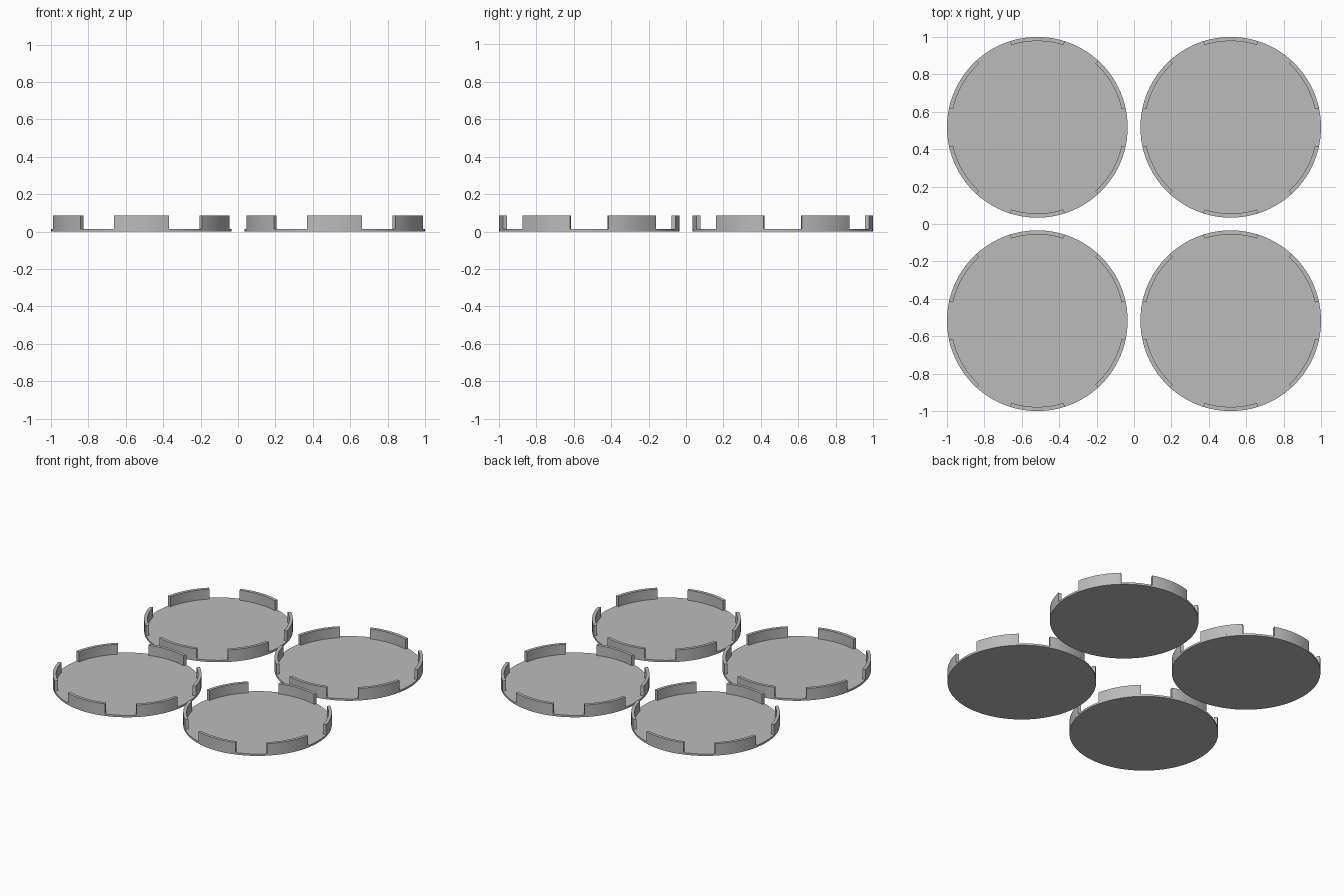
import bpy, bmesh
from math import cos, sin, radians

# Remove the default cube
cube = bpy.data.objects.get("Cube")
if cube:
    bpy.data.objects.remove(cube)

RADIUS, INNER = 0.483, 0.461
SPACING = 0.517
FLOOR, TOP = 0.014, 0.086
HALF_ANGLE = 17.7

grey = bpy.data.materials.new("plain grey")
grey.use_nodes = True
colour = (0.5, 0.5, 0.5, 1)
grey.diffuse_color = colour
grey.node_tree.nodes["Principled BSDF"].inputs["Base Color"].default_value = colour


def extruded(name, outline, bottom, top, location):
    """Solid made by raising a flat outline from bottom to top."""
    bm = bmesh.new()
    base = bm.faces.new([bm.verts.new((x, y, bottom)) for x, y in outline])
    raised = bmesh.ops.extrude_face_region(bm, geom=[base], use_keep_orig=True)
    verts = [v for v in raised["geom"] if isinstance(v, bmesh.types.BMVert)]
    bmesh.ops.translate(bm, verts=verts, vec=(0, 0, top - bottom))
    bmesh.ops.recalc_face_normals(bm, faces=bm.faces[:])
    mesh = bpy.data.meshes.new(name)
    bm.to_mesh(mesh)
    bm.free()
    mesh.materials.append(grey)
    obj = bpy.data.objects.new(name, mesh)
    obj.location = location
    bpy.context.collection.objects.link(obj)
    bpy.ops.object.select_all(action="DESELECT")
    obj.select_set(True)
    bpy.context.view_layer.objects.active = obj
    bpy.ops.object.shade_smooth_by_angle(angle=radians(30))
    return obj


def arc(radius, start, end, steps):
    angles = [radians(start + (end - start) * i / steps) for i in range(steps + 1)]
    return [(radius * cos(a), radius * sin(a)) for a in angles]


# Four caps: a thin round plate with six curved rim tabs each
for row, y in (("front", -SPACING), ("back", SPACING)):
    for side, x in (("right", -SPACING), ("left", SPACING)):
        place = (x, y, 0)
        plate = extruded(f"{row}_{side}_plate", arc(RADIUS, 0, 360, 96)[:-1], 0, FLOOR, place)
        for i in range(6):
            middle = 30 + 60 * i
            a, b = middle - HALF_ANGLE, middle + HALF_ANGLE
            outline = arc(RADIUS, a, b, 12) + arc(INNER, b, a, 12)
            tab = extruded(f"{row}_{side}_rim_tab_{i + 1}", outline, FLOOR, TOP, place)
            tab.parent = plate
            tab.location = (0, 0, 0)
